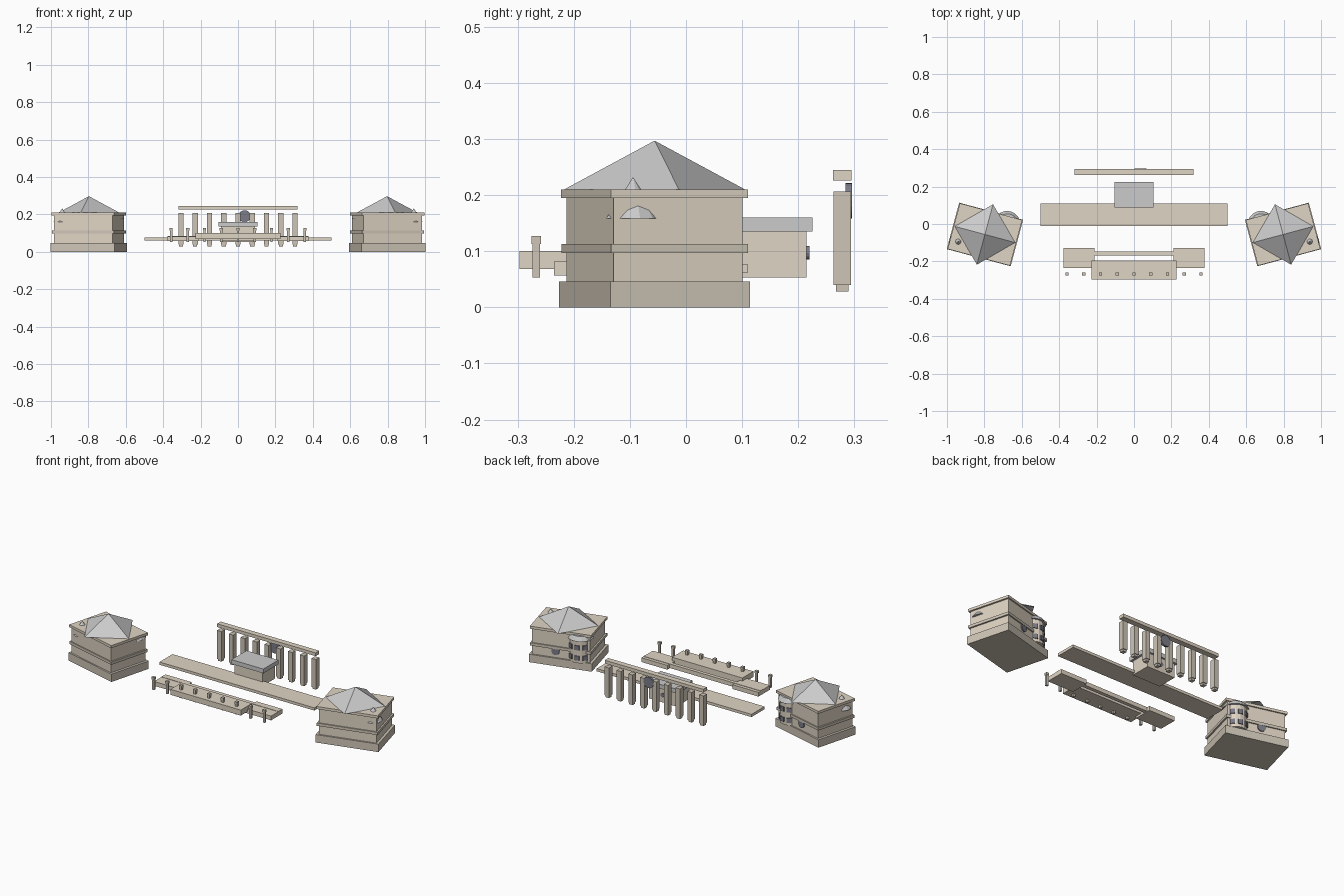
import bpy, math
from mathutils import Matrix, Vector

if "Cube" in bpy.data.objects:
    bpy.data.objects.remove(bpy.data.objects["Cube"])


def mat(name, rgb):
    m = bpy.data.materials.new(name)
    m.diffuse_color = (*rgb, 1)
    m.use_nodes = True
    m.node_tree.nodes["Principled BSDF"].inputs["Base Color"].default_value = m.diffuse_color
    return m


WALL = mat("wall_tan", (0.74, 0.66, 0.55))
STONE = mat("stone_brown", (0.62, 0.56, 0.47))
ROOF = mat("roof_grey", (0.52, 0.52, 0.51))
DARK = mat("window_dark", (0.20, 0.20, 0.25))


def finish(name, m, rot):
    o = bpy.context.object
    o.name = name
    o.rotation_euler = rot
    o.data.materials.append(m)
    return o


def box(name, loc, size, m, rot=(0, 0, 0)):
    bpy.ops.mesh.primitive_cube_add(size=1, location=loc)
    o = finish(name, m, rot)
    o.scale = size
    return o


def span(name, x, y, z, m):
    """Box given by its (min, max) on each axis."""
    return box(name, [(a + b) / 2 for a, b in (x, y, z)],
               [b - a for a, b in (x, y, z)], m)


def cone(name, loc, r1, r2, h, n, m, rot=(0, 0, 0)):
    bpy.ops.mesh.primitive_cone_add(vertices=n, radius1=r1, radius2=r2, depth=h, location=loc)
    return finish(name, m, rot)


# Two angled pavilions, mirrored about x = 0
TILT = math.radians(15)
for s, side in ((1, "right"), (-1, "left")):
    def at(x, y, z):
        p = Matrix.Rotation(TILT, 3, 'Z') @ Vector((x, y, z)) + Vector((0.797, -0.056, 0))
        return (p.x * s, p.y, p.z)

    turn = (0, 0, TILT * s)
    # stacked storeys, string course and cornice
    for part, w, d, z0, z1, m in (
            ("base", 0.354, 0.257, 0, 0.046, STONE),
            ("walls", 0.325, 0.238, 0.046, 0.197, WALL),
            ("string_course", 0.343, 0.252, 0.097, 0.113, STONE),
            ("cornice", 0.345, 0.253, 0.195, 0.21, WALL)):
        box(f"{side}_pavilion_{part}", at(0, 0, (z0 + z1) / 2), (w, d, z1 - z0), m, turn)
    # four-sided roof set diagonally on the block
    cone(f"{side}_pavilion_roof", at(0, 0, 0.2535), 0.167, 0, 0.087, 4, ROOF, turn)
    # corner turret cap poking through walls and cornice
    cone(f"{side}_turret_cap", at(0.128, -0.074, 0.195), 0.05, 0, 0.074, 12, ROOF, turn)
    # round bay at the inner back corner
    bx, by = -0.1, 0.085
    bay = cone(f"{side}_bay", at(bx, by, 0.1125), 0.06, 0.06, 0.135, 16, WALL, turn)
    cone(f"{side}_bay_roof", at(bx, by, 0.1875), 0.07, 0.055, 0.025, 16, ROOF, turn)
    for z in (0.075, 0.135):
        for deg in (50, 90, 130):
            a = math.radians(deg)
            box(f"{side}_bay_window", at(bx + 0.06 * math.cos(a), by + 0.06 * math.sin(a), z),
                (0.026, 0.008, 0.026), DARK, (0, 0, s * (TILT + a - math.pi / 2)))
    # round window on the back wall
    cone(f"{side}_round_window", at(0.03, 0.121, 0.085), 0.023, 0.023, 0.008, 16, DARK,
         (math.pi / 2, 0, TILT * s))
    # front terrace wings
    xs = sorted((s * 0.21, s * 0.378))
    span(f"{side}_terrace_wing", xs, (-0.235, -0.128), (0.057, 0.082), WALL)

# Central walkway and lodge
span("walkway", (-0.5, 0.5), (-0.01, 0.11), (0.061, 0.077), WALL)
span("lodge_walls", (-0.09, 0.09), (0.098, 0.215), (0.053, 0.136), WALL)
span("lodge_roof", (-0.103, 0.103), (0.087, 0.225), (0.135, 0.16), ROOF)
cone("lodge_window", (0, 0.217, 0.097), 0.012, 0.012, 0.006, 12, DARK, (math.pi / 2, 0, 0))

# Front terrace with row of posts
span("terrace_centre", (-0.228, 0.226), (-0.297, -0.195), (0.068, 0.1), WALL)
span("terrace_wall", (-0.378, 0.378), (-0.168, -0.147), (0.06, 0.084), WALL)
for i in range(9):
    x = (i - 4) * 0.0895
    box("terrace_post", (x, -0.267, 0.083), (0.013, 0.013, 0.06), STONE)
    box("terrace_post_cap", (x, -0.267, 0.12), (0.017, 0.017, 0.014), STONE)

# Back colonnade: nine pillars below a beam
for i in range(9):
    x = (i - 4) * 0.0763
    span("pillar", (x - 0.014, x + 0.014), (0.263, 0.294), (0.04, 0.206), STONE)
    span("pillar_foot", (x - 0.011, x + 0.011), (0.267, 0.29), (0.028, 0.04), STONE)
span("colonnade_beam", (-0.318, 0.318), (0.262, 0.295), (0.226, 0.245), WALL)
cone("colonnade_disc", (0.035, 0.29, 0.19), 0.032, 0.032, 0.012, 20, DARK, (math.pi / 2, 0, 0))
